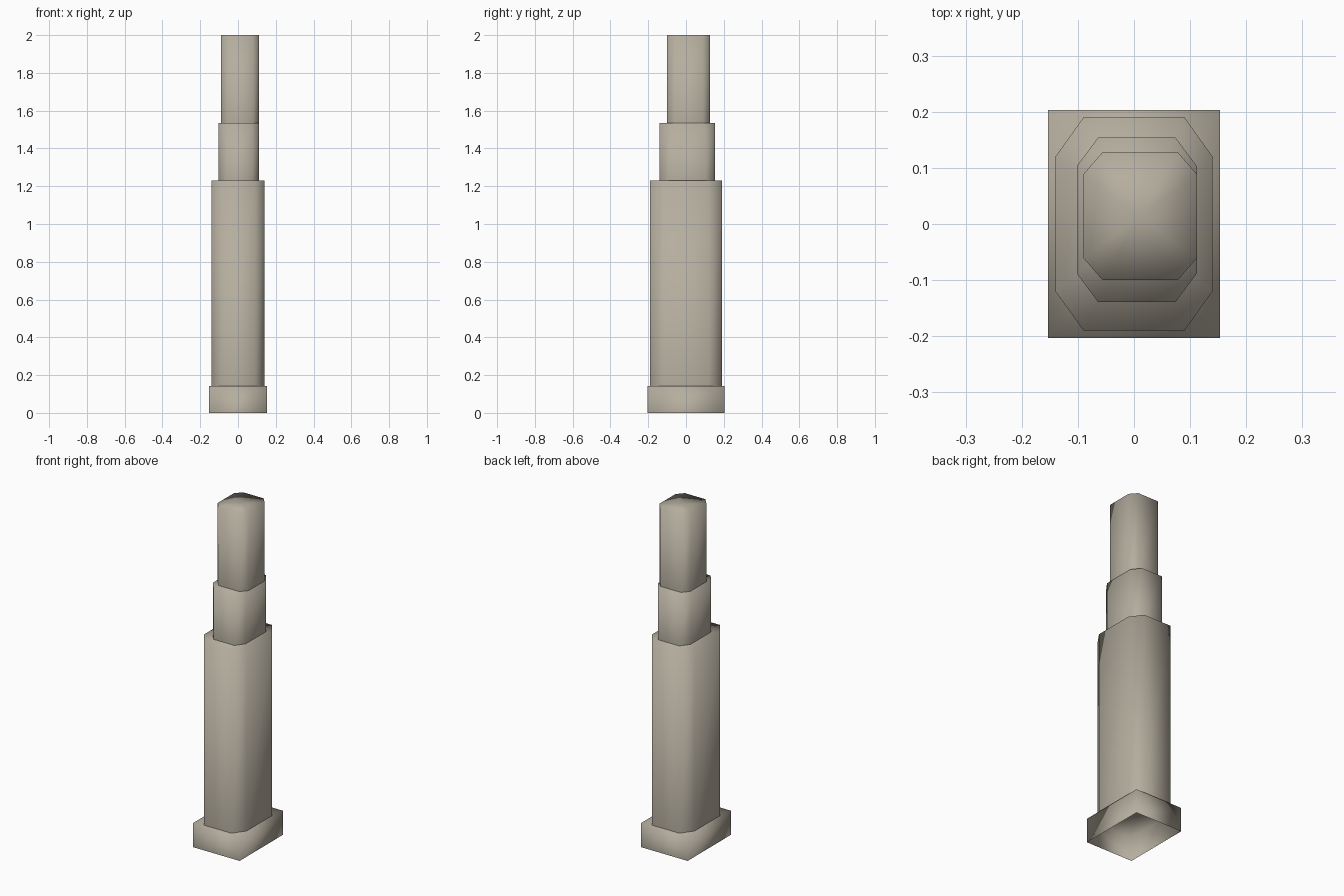
import bpy
import bmesh

cube = bpy.data.objects.get("Cube")
if cube:
    bpy.data.objects.remove(cube, do_unlink=True)

stone = bpy.data.materials.new("warm grey stone")
stone.use_nodes = True
colour = (0.46, 0.42, 0.345, 1)
stone.diffuse_color = colour
stone.node_tree.nodes["Principled BSDF"].inputs["Base Color"].default_value = colour


def outline(x0, x1, y0, y1, cx, cy):
    """Rectangle, with its corners cut by cx and cy when they are not zero."""
    if not cx:
        return [(x0, y0), (x1, y0), (x1, y1), (x0, y1)]
    return [(x0 + cx, y0), (x1 - cx, y0), (x1, y0 + cy), (x1, y1 - cy),
            (x1 - cx, y1), (x0 + cx, y1), (x0, y1 - cy), (x0, y0 + cy)]


def shaft(name, z0, z1, size, cut=(0, 0)):
    """Softly shaded block with a closed top and an open underside."""
    points = outline(*size, *cut)
    bm = bmesh.new()
    low = [bm.verts.new((x, y, z0)) for x, y in points]
    high = [bm.verts.new((x, y, z1)) for x, y in points]
    centre = bm.verts.new(((size[0] + size[1]) / 2, (size[2] + size[3]) / 2, z1))
    for i in range(len(points)):
        j = (i + 1) % len(points)
        bm.faces.new((low[i], low[j], high[j], high[i]))
        bm.faces.new((high[i], high[j], centre))
    for face in bm.faces:
        face.smooth = True
    mesh = bpy.data.meshes.new(name)
    bm.to_mesh(mesh)
    bm.free()
    mesh.materials.append(stone)
    obj = bpy.data.objects.new(name, mesh)
    bpy.context.collection.objects.link(obj)
    return obj


# Square plinth, then three stepped shafts, the upper two slightly off centre
shaft("plinth", 0, 0.142, (-0.153, 0.153, -0.203, 0.203))
shaft("lower_shaft", 0.142, 1.23, (-0.14, 0.14, -0.19, 0.19), (0.05, 0.07))
shaft("middle_shaft", 1.23, 1.535, (-0.102, 0.112, -0.139, 0.154), (0.038, 0.051))
shaft("upper_shaft", 1.535, 2, (-0.09, 0.112, -0.1, 0.128), (0.034, 0.039))
